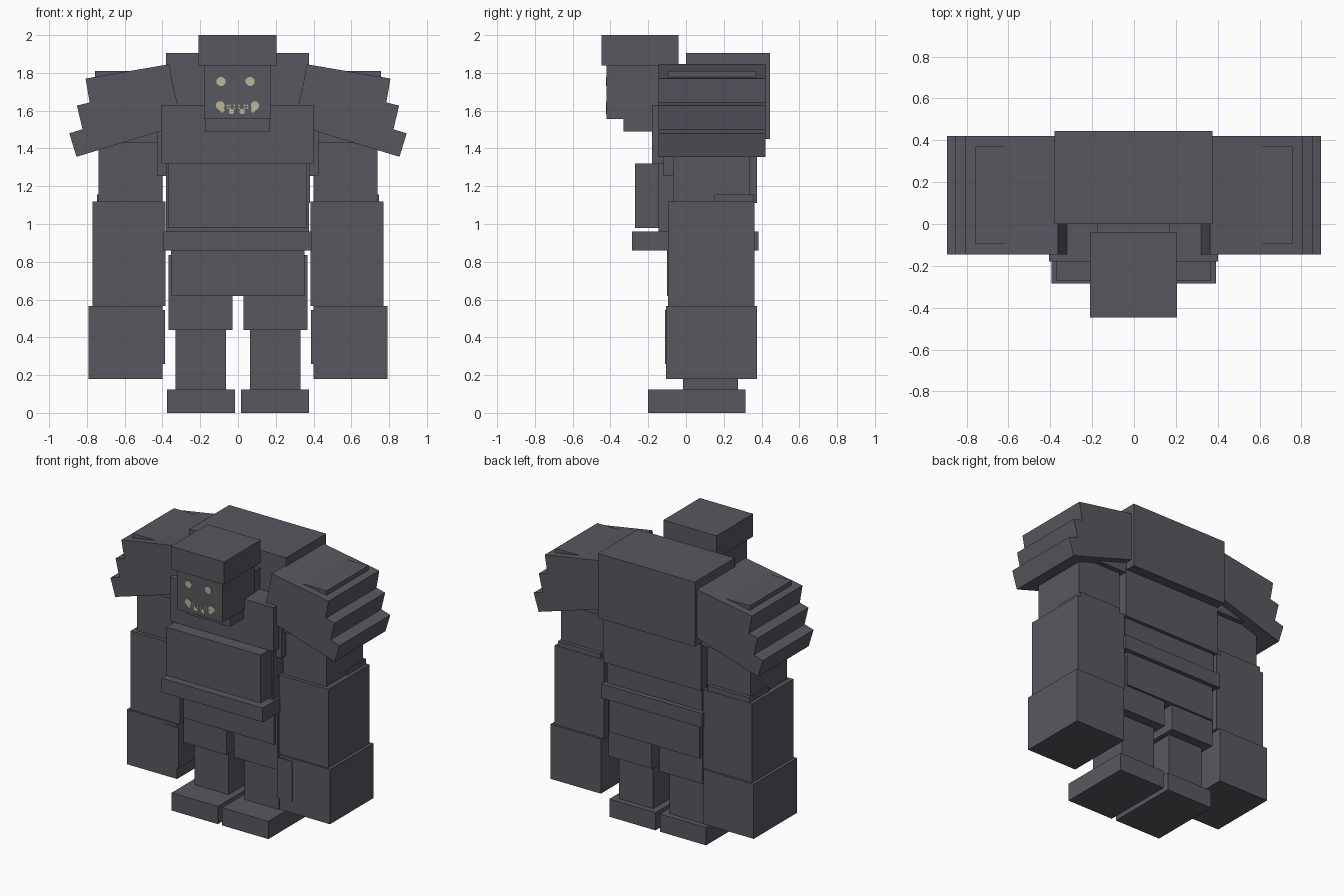
import bpy, bmesh, math
from mathutils import Matrix, Vector

if "Cube" in bpy.data.objects:
    bpy.data.objects.remove(bpy.data.objects["Cube"])


def material(name, rgb):
    m = bpy.data.materials.new(name)
    m.diffuse_color = (*rgb, 1)
    m.use_nodes = True
    m.node_tree.nodes["Principled BSDF"].inputs["Base Color"].default_value = m.diffuse_color
    return m


GREY = material("dark grey", (0.1, 0.097, 0.117))
BEIGE = material("pale beige", (0.5, 0.46, 0.3))


def finish(name, bm, mat):
    me = bpy.data.meshes.new(name)
    bmesh.ops.recalc_face_normals(bm, faces=bm.faces[:])
    bm.to_mesh(me)
    bm.free()
    me.materials.append(mat)
    ob = bpy.data.objects.new(name, me)
    bpy.context.collection.objects.link(ob)
    return ob


def box(name, x, y, z, mat=GREY):
    """Block spanning the given x, y and z ranges."""
    size = [b - a for a, b in (x, y, z)]
    mid = [(a + b) / 2 for a, b in (x, y, z)]
    bm = bmesh.new()
    bmesh.ops.create_cube(bm, size=1, matrix=Matrix.Translation(mid) @ Matrix.Diagonal((*size, 1)))
    return finish(name, bm, mat)


def pair(name, x, y, z):
    """Mirrored blocks on both sides."""
    box(name + "_right", x, y, z)
    box(name + "_left", (-x[1], -x[0]), y, z)


# legs
pair("foot", (0.017, 0.377), (-0.2, 0.315), (0, 0.125))
pair("shin", (0.063, 0.33), (-0.015, 0.275), (0.12, 0.45))
pair("thigh", (0.03, 0.367), (-0.085, 0.34), (0.44, 0.835))

# trunk
box("pelvis", (-0.355, 0.352), (-0.1, 0.355), (0.62, 0.87))
box("belt", (-0.395, 0.392), (-0.285, 0.385), (0.86, 0.96))
box("waist", (-0.37, 0.37), (-0.14, 0.35), (0.95, 1.12))
box("ribcage", (-0.38, 0.38), (-0.145, 0.375), (1.11, 1.46))
box("belly", (-0.37, 0.365), (-0.27, -0.1), (0.98, 1.32))
box("lower_front", (-0.38, 0.375), (-0.145, 0), (0.95, 1.32))
box("side_trunk", (-0.425, 0.425), (-0.12, 0.3), (1.255, 1.62))
box("chest", (-0.405, 0.402), (-0.18, 0.1), (1.32, 1.63))
box("upper_back", (-0.38, 0.375), (0, 0.445), (1.45, 1.905))

# head
box("neck", (-0.175, 0.17), (-0.33, 0.05), (1.49, 1.78))
box("head", (-0.18, 0.175), (-0.42, -0.06), (1.555, 1.85))
box("brow_cap", (-0.21, 0.205), (-0.447, -0.04), (1.84, 2.0))

# arms
pair("shoulder", (0.37, 0.757), (-0.095, 0.37), (1.43, 1.81))
pair("upper_arm", (0.4, 0.738), (-0.07, 0.335), (1.1, 1.44))
pair("elbow", (0.42, 0.747), (0.15, 0.36), (1.05, 1.155))
pair("forearm", (0.385, 0.77), (-0.095, 0.363), (0.565, 1.12))
pair("hand", (0.4, 0.792), (-0.107, 0.377), (0.18, 0.565))
pair("thumb", (0.387, 0.5), (-0.112, 0.1), (0.26, 0.545))

# overlapping tilted shoulder plates: outer top corner, length, thickness, tilt
PLATES = [(0.807, 1.77, 0.45, 0.16, 9.7), (0.853, 1.627, 0.52, 0.16, 13.5),
          (0.893, 1.48, 0.56, 0.13, 17)]
for n, (cx, cz, length, thick, tilt) in enumerate(PLATES, 1):
    a = math.radians(tilt)
    along = Vector((-math.cos(a), 0, math.sin(a))) * length
    down = Vector((-math.sin(a), 0, -math.cos(a))) * thick
    corner = Vector((cx, -0.145, cz))
    for side, s in (("right", 1), ("left", -1)):
        bm = bmesh.new()
        profile = [corner, corner + along, corner + along + down, corner + down]
        face = bm.faces.new([bm.verts.new((p.x * s, p.y, p.z)) for p in profile])
        ext = bmesh.ops.extrude_face_region(bm, geom=[face])["geom"]
        verts = [v for v in ext if isinstance(v, bmesh.types.BMVert)]
        bmesh.ops.translate(bm, verts=verts, vec=(0, 0.565, 0))
        finish(f"shoulder_plate_{n}_{side}", bm, GREY)


def spots(name, marks):
    """Thin eight-sided marks on the face: x, z, radius."""
    bm = bmesh.new()
    for x, z, r in marks:
        m = Matrix.Translation((x, -0.421, z)) @ Matrix.Rotation(math.pi / 2, 4, "X") \
            @ Matrix.Rotation(math.pi / 8, 4, "Z")
        bmesh.ops.create_cone(bm, cap_ends=True, segments=8, radius1=r, radius2=r, depth=0.004, matrix=m)
    finish(name, bm, BEIGE)


# painted face
spots("eyes", [(-0.09, 1.755, 0.025), (0.064, 1.755, 0.025)])
spots("tusks", [(-0.094, 1.627, 0.024), (0.09, 1.627, 0.024), (-0.084, 1.603, 0.013),
                (0.08, 1.603, 0.013), (-0.035, 1.596, 0.015), (0.022, 1.596, 0.015)])
spots("teeth", [(x, z, 0.005) for z in (1.613, 1.628) for x in (-0.055, -0.042, -0.02, 0.005, 0.035, 0.05)])
